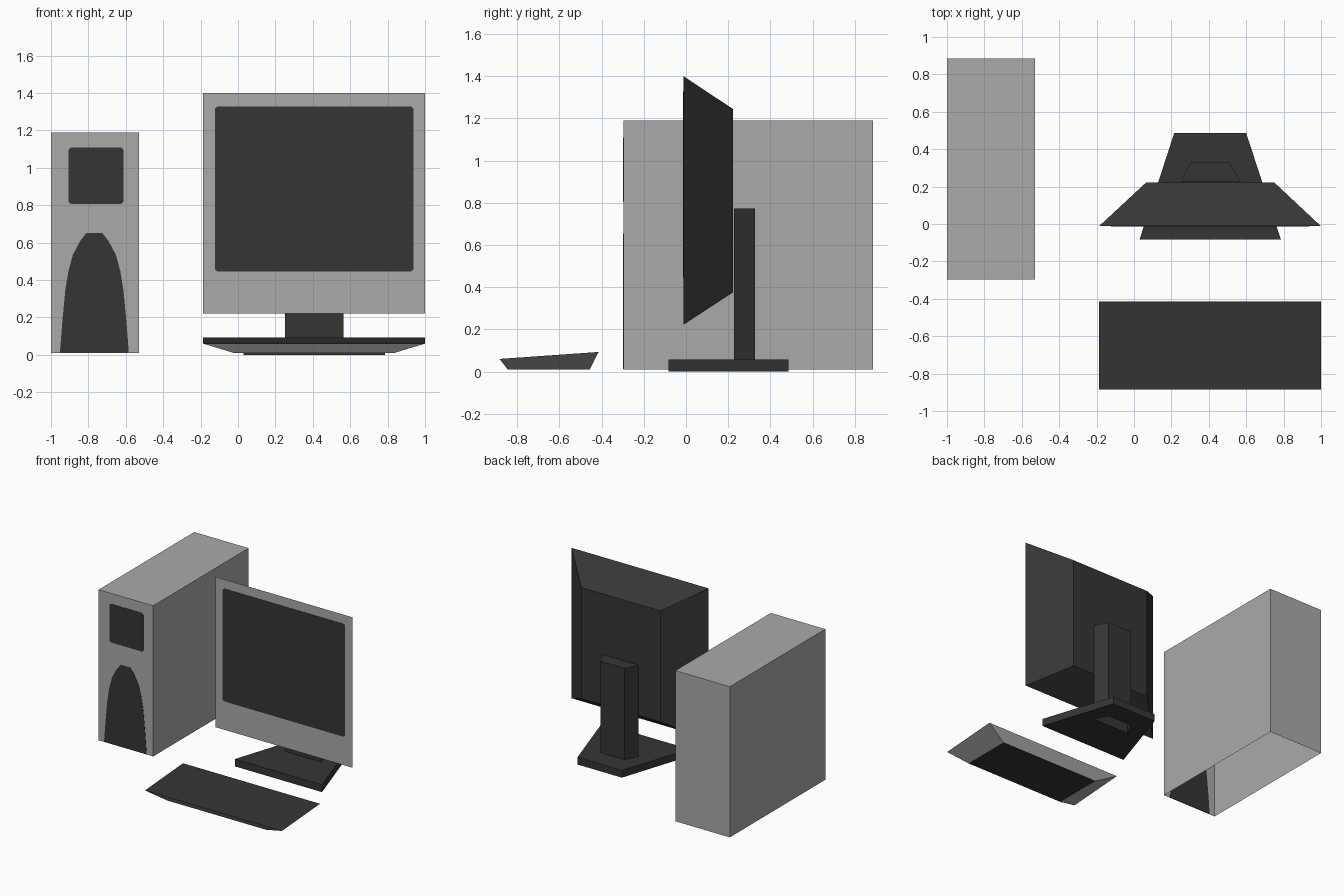
import bpy
import bmesh

if "Cube" in bpy.data.objects:
    bpy.data.objects.remove(bpy.data.objects["Cube"])


def material(name, rgb):
    m = bpy.data.materials.new(name)
    m.diffuse_color = (*rgb, 1)
    m.use_nodes = True
    m.node_tree.nodes["Principled BSDF"].inputs["Base Color"].default_value = m.diffuse_color
    return m


GREY = material("light grey", (0.40, 0.41, 0.395))
DARK = material("charcoal", (0.036, 0.036, 0.036))


def loft(name, a, b, mats, side=0, start=0, end=0):
    """Join two matching loops of points; start/end are cap materials (None = open)."""
    bm = bmesh.new()
    va = [bm.verts.new(p) for p in a]
    vb = [bm.verts.new(p) for p in b]
    n = len(a)
    for i in range(n):
        j = (i + 1) % n
        bm.faces.new((va[i], va[j], vb[j], vb[i])).material_index = side
    if start is not None:
        bm.faces.new(va[::-1]).material_index = start
    if end is not None:
        bm.faces.new(vb).material_index = end
    bmesh.ops.recalc_face_normals(bm, faces=bm.faces[:])
    me = bpy.data.meshes.new(name)
    bm.to_mesh(me)
    bm.free()
    for m in mats:
        me.materials.append(m)
    ob = bpy.data.objects.new(name, me)
    bpy.context.collection.objects.link(ob)
    return ob


def rect(x0, x1, y0, y1):
    return [(x0, y0), (x1, y0), (x1, y1), (x0, y1)]


def rounded(x0, x1, z0, z1, c=0.012):
    return [(x0 + c, z0), (x1 - c, z0), (x1, z0 + c), (x1, z1 - c),
            (x1 - c, z1), (x0 + c, z1), (x0, z1 - c), (x0, z0 + c)]


def flat(pts, z):
    return [(x, y, z) for x, y in pts]


def upright(pts, y):
    return [(x, y, z) for x, z in pts]


def plate(name, pts, y):
    """Thin dark panel straddling a front face at depth y."""
    return loft(name, upright(pts, y - 0.002), upright(pts, y + 0.002), [DARK])


# Computer tower, open underneath
tower = rect(-1, -0.528, -0.296, 0.886)
loft("tower_case", flat(tower, 0.01), flat(tower, 1.19), [GREY], start=None)
plate("tower_drive_panel", rounded(-0.906, -0.613, 0.806, 1.108), -0.296)

# Arched lower panel, mirrored about the tower's centre line
half = [(0.184, 0.012), (0.172, 0.17), (0.155, 0.35), (0.138, 0.45),
        (0.115, 0.535), (0.075, 0.61), (0.042, 0.652)]
cx = -0.768
arch = [(cx + w, z) for w, z in half] + [(cx - w, z) for w, z in reversed(half)]
plate("tower_arch_panel", arch, -0.296)

# Monitor: grey front, dark tapered back
loft("monitor_housing",
     upright(rect(-0.187, 1.0, 0.222, 1.4), -0.012),
     upright(rect(0.065, 0.75, 0.375, 1.245), 0.222),
     [DARK, GREY], start=1)
plate("screen", rounded(-0.123, 0.937, 0.445, 1.328), -0.012)

# Stand: tapered post, hollow underneath
post = [(0.25, 0.228), (0.565, 0.228), (0.512, 0.328), (0.303, 0.328)]
loft("stand_post", flat(post, 0.002), flat(post, 0.773), [DARK], start=None)

# Stand foot: trapezoid plate with a hole where the post passes through
foot = [(0.03, -0.082), (0.785, -0.082), (0.6, 0.486), (0.215, 0.486)]
curve = bpy.data.curves.new("foot_outline", 'CURVE')
curve.dimensions = '2D'
curve.fill_mode = 'BOTH'
curve.extrude = 0.0285
for pts in (foot, post):
    s = curve.splines.new('POLY')
    s.points.add(len(pts) - 1)
    for p, (x, y) in zip(s.points, pts):
        p.co = (x, y, 0, 1)
    s.use_cyclic_u = True
outline = bpy.data.objects.new("foot_outline", curve)
me = bpy.data.meshes.new_from_object(outline)
bpy.data.objects.remove(outline)
me.materials.clear()
me.materials.append(DARK)
for poly in me.polygons:
    poly.material_index = 0
    poly.use_smooth = False
stand_foot = bpy.data.objects.new("stand_foot", me)
stand_foot.location.z = 0.0285
bpy.context.collection.objects.link(stand_foot)

# Keyboard: dark sloping top and underside, grey bevelled sides
top = [(x, y, 0.06 if y < -0.6 else 0.093)
       for x, y in rect(-0.187, 1.0, -0.884, -0.414)]
loft("keyboard", flat(rect(-0.022, 0.835, -0.845, -0.456), 0.01), top,
     [DARK, GREY], side=1)
